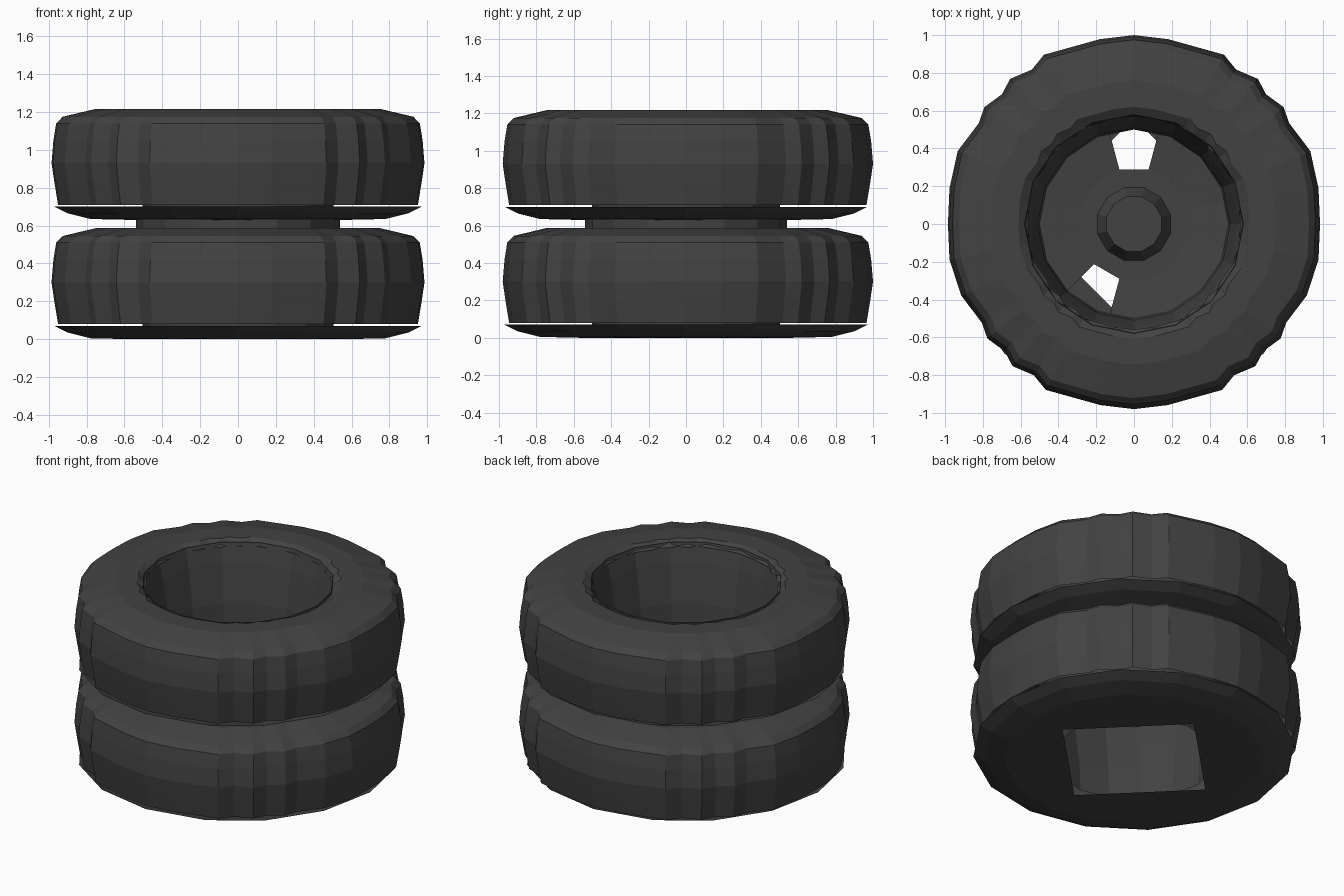
import bpy, bmesh, math

if "Cube" in bpy.data.objects:
    bpy.data.objects.remove(bpy.data.objects["Cube"])

rubber = bpy.data.materials.new("rubber")
rubber.diffuse_color = (0.055, 0.055, 0.055, 1)
rubber.use_nodes = True
rubber.node_tree.nodes["Principled BSDF"].inputs["Base Color"].default_value = rubber.diffuse_color

# Quarter outline of the worn tread (angle, radius), mirrored to a full ring
QUARTER = [(0, .985), (11, .995), (22.5, 1.01), (33, .98), (38, 1.005),
           (44.5, .98), (49.5, 1.01), (56.5, .98), (62, 1.015), (79.5, .995)]
HALF = QUARTER + [(90, 1.0)] + [(180 - a, r) for a, r in reversed(QUARTER)]
OUTLINE = HALF + [(360 - a, r * (.98 if 200 < 360 - a < 340 else 1))
                  for a, r in reversed(HALF[1:-1])]
ROUND = [(i * 360 / 16, 1) for i in range(16)]
COARSE = [(15 + i * 30, 1) for i in range(12)]


def point(a, r, z):
    a = math.radians(a)
    return (r * math.cos(a), r * math.sin(a), z)


def diamond(a, size):
    a = math.radians(a)
    return size / (abs(math.cos(a)) + abs(math.sin(a)))


def loft(bm, rings, skip=()):
    """Join rings of points with quads; skip holds (ring, segment) gaps."""
    rows = [[bm.verts.new(p) for p in ring] for ring in rings]
    n = len(rows[0])
    for k in range(len(rows) - 1):
        for i in range(n):
            if (k, i) not in skip:
                j = (i + 1) % n
                bm.faces.new((rows[k][i], rows[k][j], rows[k + 1][j], rows[k + 1][i]))
    return rows


def profile(outline, pts):
    return [[point(a, s * r, z) for a, s in outline] for r, z in pts]


def finish(bm, name, z=0):
    mesh = bpy.data.meshes.new(name)
    bm.to_mesh(mesh)
    bm.free()
    mesh.materials.append(rubber)
    ob = bpy.data.objects.new(name, mesh)
    ob.location.z = z
    bpy.context.collection.objects.link(ob)
    return ob


for label, z in (("lower", 0), ("upper", .63)):
    # Tread, shoulder and top sidewall
    bm = bmesh.new()
    loft(bm, profile(OUTLINE, [(.965, .08), (.985, .2), (1, .3), (.99, .42),
                               (.975, .51), (.94, .545), (.76, .587),
                               (.62, .585), (.57, .55)]))
    finish(bm, label + "_tread", z)

    # Bottom sidewall with a diamond-shaped opening
    bm = bmesh.new()
    rings = profile(ROUND, [(.97, .07), (.9, .035), (.78, .005)])
    rings.append([point(a, diamond(a, .56), 0) for a, _ in ROUND])
    loft(bm, rings)
    finish(bm, label + "_bottom_sidewall", z)

    # Inner wall of the hole
    bm = bmesh.new()
    loft(bm, profile(ROUND, [(.58, .575), (.55, .45), (.51, .2), (.5, .01)]))
    finish(bm, label + "_inner_wall", z)

# Neck closing the gap between the two tyres
bm = bmesh.new()
loft(bm, profile(ROUND, [(.54, .57), (.54, .66)]))
finish(bm, "neck")

# Floor between the tyres, with a broken panel and a raised hub
bm = bmesh.new()
rows = loft(bm, profile(COARSE, [(.53, .65), (.3, .63), (.2, .63), (.15, .74)]),
            skip={(0, 2), (0, 7)})
bm.faces.new(rows[-1])
finish(bm, "hub_floor")
